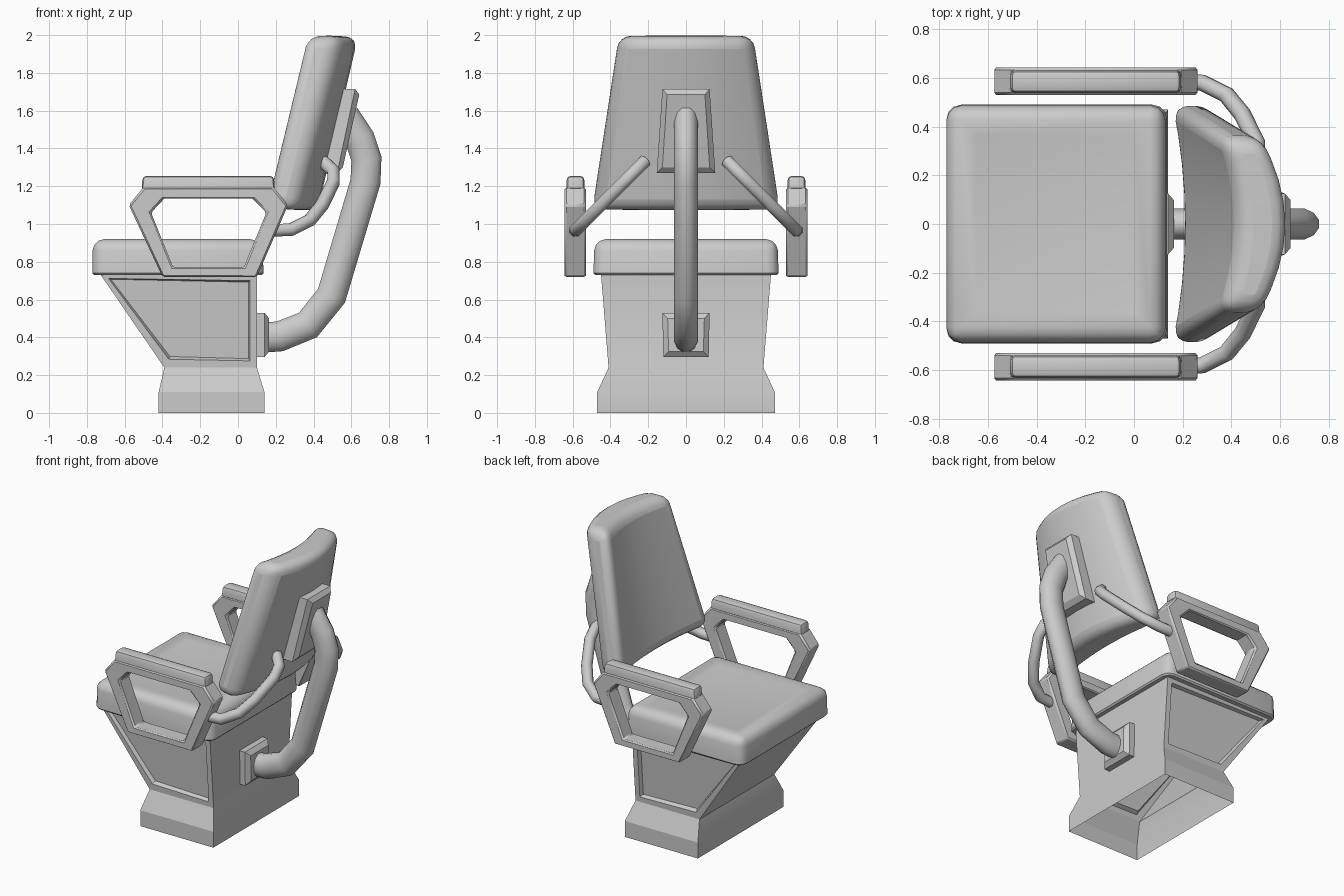
import bpy, bmesh, math
from mathutils import Vector

if "Cube" in bpy.data.objects:
    bpy.data.objects.remove(bpy.data.objects["Cube"])


def finish(bm, name, angle=35, bevel=0, segs=1, limit=40):
    bmesh.ops.recalc_face_normals(bm, faces=bm.faces[:])
    me = bpy.data.meshes.new(name)
    bm.to_mesh(me)
    bm.free()
    ob = bpy.data.objects.new(name, me)
    bpy.context.collection.objects.link(ob)
    if bevel:
        m = ob.modifiers.new("bevel", 'BEVEL')
        m.width, m.segments = bevel, segs
        m.limit_method, m.angle_limit = 'ANGLE', math.radians(limit)
    bpy.ops.object.select_all(action='DESELECT')
    ob.select_set(True)
    bpy.context.view_layer.objects.active = ob
    bpy.ops.object.shade_smooth_by_angle(angle=math.radians(angle))
    return ob


def loft(bm, rings, cap_start=True, cap_end=True, cyclic=False):
    vs = [[bm.verts.new(p) for p in r] for r in rings]
    pairs = list(zip(vs, vs[1:])) + ([(vs[-1], vs[0])] if cyclic else [])
    for a, b in pairs:
        for i in range(len(a)):
            j = (i + 1) % len(a)
            bm.faces.new((a[i], a[j], b[j], b[i]))
    if not cyclic:
        if cap_start:
            bm.faces.new(vs[0])
        if cap_end:
            bm.faces.new(vs[-1])


def rect(x0, x1, hy, z, yc=0):
    return [(x0, yc - hy, z), (x1, yc - hy, z), (x1, yc + hy, z), (x0, yc + hy, z)]


def tube(name, path, r_in, r_side, side, n):
    """Sweep an ellipse along a path lying in a plane whose normal is side."""
    pts, side = [Vector(p) for p in path], Vector(side).normalized()
    rings = []
    for i, p in enumerate(pts):
        d0 = (p - pts[max(i - 1, 0)]).normalized()
        d1 = (pts[min(i + 1, len(pts) - 1)] - p).normalized()
        t = (d0 + d1).normalized()
        s = (side - t * side.dot(t)).normalized()
        u = t.cross(s)
        angs = [2 * math.pi * (k + .5) / n for k in range(n)]
        rings.append([p + u * r_in * math.cos(a) + s * r_side * math.sin(a) for a in angs])
    bm = bmesh.new()
    loft(bm, rings)
    return finish(bm, name, 50)


def cushion(name, rings, radius, segs, dish=None):
    """Box rounded on all but its bottom edges, with an optional sunken top."""
    bm = bmesh.new()
    loft(bm, rings)
    zmin = min(v.co.z for v in bm.verts)
    edges = [e for e in bm.edges if max(v.co.z for v in e.verts) > zmin + .01]
    bmesh.ops.bevel(bm, geom=edges, offset=radius, segments=segs, profile=.5, affect='EDGES')
    if dish:
        bm.normal_update()
        top = max(bm.faces, key=lambda f: f.calc_center_median().z)
        bmesh.ops.inset_region(bm, faces=[top], thickness=dish[0], depth=-dish[1])
    return finish(bm, name, 40, .01, 1, 60)


# Pedestal, open below, with sunken side panels
bm = bmesh.new()
loft(bm, [rect(-.42, .14, .47, 0), rect(-.42, .14, .47, .11), rect(-.39, .10, .41, .24),
          rect(-.73, .10, .45, .735)], cap_start=False)
bmesh.ops.recalc_face_normals(bm, faces=bm.faces[:])
panels = [f for f in bm.faces if abs(f.normal.y) > .9 and f.calc_center_median().z > .3]
for thick, depth in ((.05, 0), (.014, -.025)):
    bmesh.ops.inset_individual(bm, faces=panels, thickness=thick, depth=depth)
finish(bm, "pedestal", 20)

# Seat cushion
cushion("seat", [rect(-.77, .137, .49, .73), rect(-.77, .125, .485, .92)], .06, 3, (.09, .012))

# Backrest: tapered, curved around the sitter
bm = bmesh.new()
rings = []
for k in range(9):
    t = -1 + k / 4
    c = 1 - t * t
    rings.append([(.145 + .05 * c, .495 * t, 1.095), (.30 + .12 * c, .495 * t, 1.065),
                  (.53 + .105 * c, .355 * t, 1.99), (.355 + .07 * c, .355 * t, 2.0)])
loft(bm, rings)
finish(bm, "backrest", 50, .065, 4, 45)

# Mounting plate behind the backrest
bm = bmesh.new()
loft(bm, [[(.42, -.155, 1.27), (.42, .155, 1.27), (.54, .125, 1.715), (.54, -.125, 1.715)],
          [(.525, -.155, 1.27), (.525, .155, 1.27), (.62, .125, 1.715), (.62, -.125, 1.715)],
          [(.555, -.125, 1.30), (.555, .125, 1.30), (.642, .10, 1.685), (.642, -.10, 1.685)]])
finish(bm, "back_plate", 20)

# Mounting plate on the pedestal
bm = bmesh.new()
loft(bm, [[(x, -b, .53 - i), (x, b, .53 - i), (x, b - .005, .295 + i), (x, -b + .005, .295 + i)]
          for x, b, i in ((.08, .125, 0), (.14, .125, 0), (.165, .097, .03))])
finish(bm, "pedestal_plate", 20)

# Main support tube
tube("support_tube", [(.14, 0, .40), (.22, 0, .405), (.37, 0, .465), (.495, 0, .62),
                      (.675, 0, 1.225), (.68, 0, 1.345), (.645, 0, 1.45), (.565, 0, 1.57)],
     .083, .065, (0, 1, 0), 12)

# Armrests with frames, pads and struts
OUTER = [(-.578, 1.10), (-.505, 1.19), (.192, 1.19), (.265, 1.10), (.10, .72), (-.40, .72)]
INNER = [(-.46, 1.06), (-.39, 1.135), (.075, 1.135), (.15, 1.06), (.03, .77), (-.343, .77)]
for s, label in ((-1, "near"), (1, "far")):
    bm = bmesh.new()
    loft(bm, [[(x, s * y, z) for x, z in loop] for loop, y in
              ((OUTER, .53), (OUTER, .643), (INNER, .643), (INNER, .53))], cyclic=True)
    finish(bm, "arm_frame_" + label, 25, .01, 1, 60)
    cushion("arm_pad_" + label, [rect(-.51, .195, .048, 1.18, s * .585),
                                 rect(-.505, .19, .046, 1.255, s * .585)], .022, 2)
    tube("arm_strut_" + label, [(x, s * y, 1.55 - y) for x, y in
                                ((.16, .585), (.28, .58), (.38, .53), (.445, .45),
                                 (.505, .33), (.505, .27), (.45, .22))],
         .036, .036, (0, s, 1), 8)
